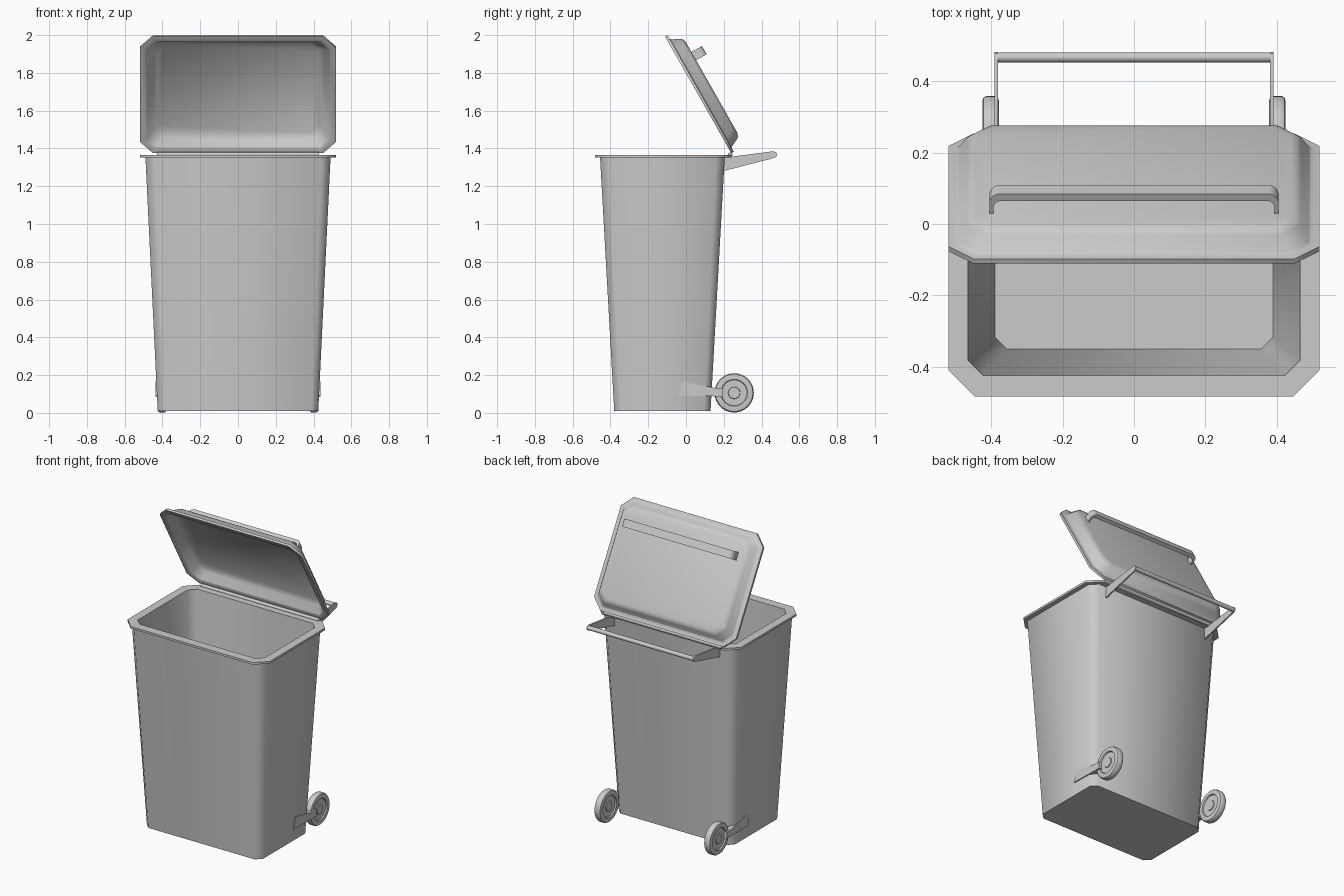
import bpy, bmesh, math
from mathutils import Matrix

if "Cube" in bpy.data.objects:
    bpy.data.objects.remove(bpy.data.objects["Cube"])


def finish(name, bm, angle, matrix=None):
    bmesh.ops.recalc_face_normals(bm, faces=bm.faces)
    me = bpy.data.meshes.new(name)
    bm.to_mesh(me)
    bm.free()
    ob = bpy.data.objects.new(name, me)
    bpy.context.scene.collection.objects.link(ob)
    bpy.ops.object.select_all(action='DESELECT')
    ob.select_set(True)
    bpy.context.view_layer.objects.active = ob
    bpy.ops.object.shade_smooth_by_angle(angle=math.radians(angle))
    if matrix:
        ob.matrix_world = matrix
    return ob


def loft(name, rings, angle=50, matrix=None):
    """Skin a stack of equal rings and cap both ends."""
    bm = bmesh.new()
    vs = [[bm.verts.new(p) for p in r] for r in rings]
    n = len(vs[0])
    for a, b in zip(vs, vs[1:]):
        for i in range(n):
            j = (i + 1) % n
            bm.faces.new((a[i], a[j], b[j], b[i]))
    bm.faces.new(vs[0])
    bm.faces.new(vs[-1])
    return finish(name, bm, angle, matrix)


def octagon(hx, y0, y1, c, z):
    """Rectangle with chamfered corners."""
    return [(hx - c, y0, z), (hx, y0 + c, z), (hx, y1 - c, z), (hx - c, y1, z),
            (c - hx, y1, z), (-hx, y1 - c, z), (-hx, y0 + c, z), (c - hx, y0, z)]


def circle(r, x, cy, cz, n=32):
    return [(x, cy + r * math.cos(2 * math.pi * i / n),
             cz + r * math.sin(2 * math.pi * i / n)) for i in range(n)]


def plate_x(name, pts, x0, x1):
    """Side profile (y, z) with thickness along x."""
    return loft(name, [[(x, y, z) for y, z in pts] for x in (x0, x1)], 35)


# Hollow tapered body with a flat rim
loft("bin_body", [
    octagon(0.425, -0.38, 0.13, 0.035, 0.01),
    octagon(0.49, -0.455, 0.205, 0.045, 1.352),
    octagon(0.52, -0.483, 0.24, 0.073, 1.352),
    octagon(0.52, -0.483, 0.24, 0.073, 1.366),
    octagon(0.465, -0.425, 0.18, 0.043, 1.366),
    octagon(0.39, -0.35, 0.10, 0.033, 0.04)])

# Open lid, modelled flat with the hinge edge at its origin
hinge = Matrix.Translation((0, 0.24, 1.375)) @ Matrix.Rotation(math.radians(-60.4), 4, 'X')
loft("lid", [
    octagon(0.430, -0.625, -0.085, 0.045, 0.070),
    octagon(0.455, -0.650, -0.060, 0.05, 0.052),
    octagon(0.483, -0.673, -0.037, 0.05, 0.008),
    octagon(0.490, -0.680, -0.030, 0.05, 0.0),
    octagon(0.52, -0.71, 0, 0.07, 0.0),
    octagon(0.52, -0.71, 0, 0.07, 0.015),
    octagon(0.497, -0.687, -0.023, 0.055, 0.015),
    octagon(0.490, -0.680, -0.030, 0.055, 0.022),
    octagon(0.467, -0.660, -0.050, 0.055, 0.064),
    octagon(0.457, -0.650, -0.060, 0.055, 0.075),
    octagon(0.437, -0.632, -0.078, 0.05, 0.081)], 50, hinge)

# Lid grip: a flat bail with rounded corners


def arch(hx, top, r):
    half = [(hx, 0.075)] + [(hx - r + r * math.cos(t * math.pi / 12),
                             top - r + r * math.sin(t * math.pi / 12)) for t in range(7)]
    return half + [(-x, z) for x, z in reversed(half)]


outer, inner = arch(0.405, 0.145, 0.03), arch(0.393, 0.122, 0.02)
bm = bmesh.new()
strips = [[bm.verts.new((x, y, z)) for x, z in prof]
          for prof, y in ((outer, -0.57), (outer, -0.52), (inner, -0.52), (inner, -0.57))]
for k in range(4):
    a, b = strips[k], strips[(k + 1) % 4]
    for i in range(len(a) - 1):
        bm.faces.new((a[i], a[i + 1], b[i + 1], b[i]))
for i in (0, -1):
    bm.faces.new([s[i] for s in strips])
finish("lid_grip", bm, 35, hinge)

# Hinge rod and rear push bar
loft("hinge_rod", [circle(0.012, x, 0.235, 1.368, 12) for x in (-0.43, 0.43)], 40)
loft("push_bar", [circle(0.014, x, 0.467, 1.368, 16) for x in (-0.385, 0.385)], 40)

# Wheel section as (radius, x), from the inner hub to the outer hub
wheel = [(0.03, 0.382), (0.032, 0.387), (0.068, 0.387), (0.071, 0.379), (0.088, 0.378),
         (0.099, 0.381), (0.104, 0.389), (0.104, 0.414), (0.099, 0.422), (0.088, 0.425),
         (0.071, 0.424), (0.068, 0.416), (0.032, 0.416), (0.03, 0.421)]
handle_arm = [(0.19, 1.278), (0.465, 1.349), (0.477, 1.355), (0.482, 1.368),
              (0.477, 1.38), (0.462, 1.385), (0.19, 1.35)]
wheel_arm = [(-0.038, 0.092), (0.15, 0.088), (0.195, 0.088), (0.195, 0.132),
             (0.155, 0.132), (-0.022, 0.166)]

# Paired parts on both sides
for side, s in (("left", -1), ("right", 1)):
    plate_x(f"{side}_handle_arm", handle_arm, s * 0.381, s * 0.391)
    plate_x(f"{side}_wheel_arm", wheel_arm, s * 0.40, s * 0.436)
    loft(f"{side}_wheel", [circle(r, s * x, 0.255, 0.106) for r, x in wheel], 40)
